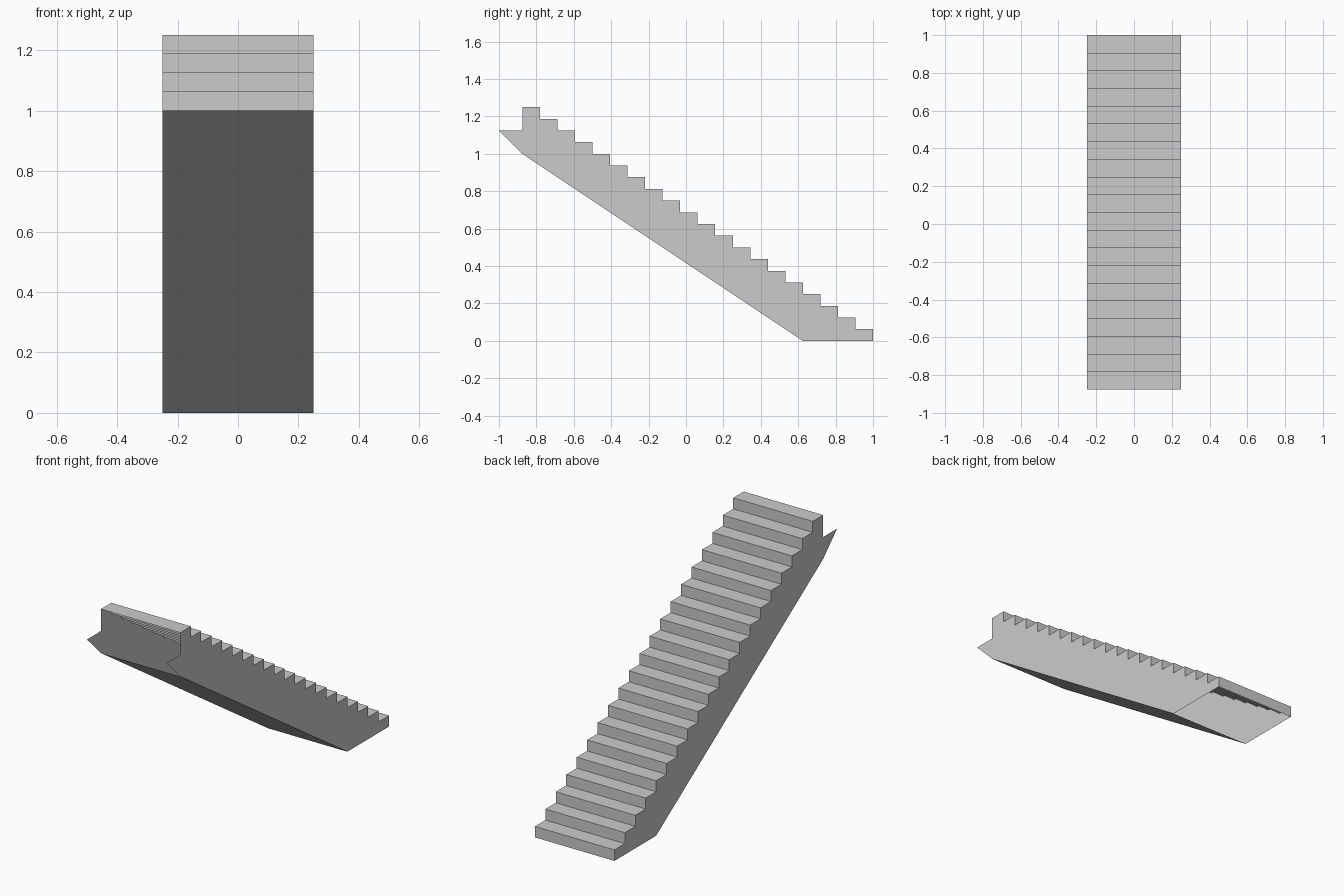
import bpy

if "Cube" in bpy.data.objects:
    bpy.data.objects.remove(bpy.data.objects["Cube"])

W = 0.25                      # half width
N, RUN, RISE = 20, 1.875 / 20, 1.25 / 20


def add_mesh(name, verts, faces):
    mesh = bpy.data.meshes.new(name)
    mesh.from_pydata(verts, [], faces)
    mesh.update()
    obj = bpy.data.objects.new(name, mesh)
    bpy.context.collection.objects.link(obj)
    return obj


def sheet(name, profile):
    """Open strip: a (y, z) profile swept across the stair width."""
    verts = [(x, y, z) for y, z in profile for x in (W, -W)]
    faces = [(2 * i, 2 * i + 1, 2 * i + 3, 2 * i + 2) for i in range(len(profile) - 1)]
    return add_mesh(name, verts, faces)


# Stepped profile, from the foot (y = 1) to the top (y = -0.875)
steps = [(1.0, 0.0)]
for i in range(N):
    y, z = 1.0 - i * RUN, (i + 1) * RISE
    steps += [(y, z), (y - RUN, z)]

# Treads and risers
sheet("treads_and_risers", steps)

# Sloping underside (foot and top end stay open)
slope = [(-0.875, 1.0), (0.625, 0.0)]
sheet("underside", slope)

# Thin side walls with the pointed ear at the top end
outline = steps + [(-0.875, 1.125), (-1.0, 1.125)] + slope
ring = list(range(len(outline)))
for name, x, face in (("right_wall", W, ring), ("left_wall", -W, ring[::-1])):
    add_mesh(name, [(x, y, z) for y, z in outline], [face])
